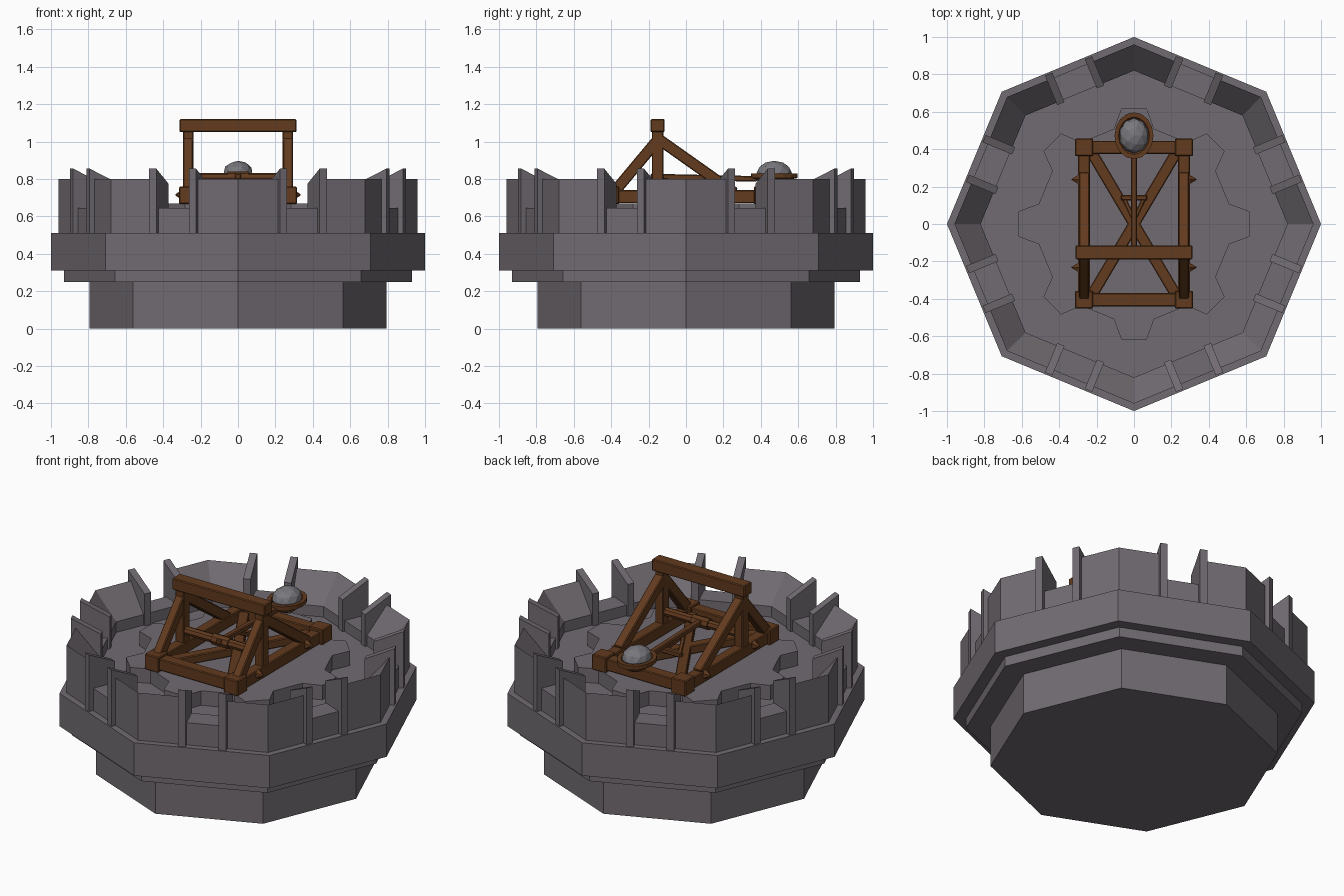
import bpy, bmesh, math
from mathutils import Vector, Matrix

cube = bpy.data.objects.get("Cube")
if cube:
    bpy.data.objects.remove(cube, do_unlink=True)


def material(name, r, g, b):
    m = bpy.data.materials.new(name)
    m.use_nodes = True
    m.diffuse_color = (r, g, b, 1)
    m.node_tree.nodes["Principled BSDF"].inputs["Base Color"].default_value = (r, g, b, 1)
    return m


MASONRY = material("grey masonry", 0.165, 0.147, 0.165)
WOOD = material("brown wood", 0.122, 0.043, 0.013)
BOULDER = material("pale boulder", 0.19, 0.187, 0.207)


def finish(name, bm, mat):
    bmesh.ops.recalc_face_normals(bm, faces=bm.faces)
    mesh = bpy.data.meshes.new(name)
    bm.to_mesh(mesh)
    bm.free()
    mesh.materials.append(mat)
    ob = bpy.data.objects.new(name, mesh)
    bpy.context.scene.collection.objects.link(ob)
    return ob


def loft(name, loops, mat):
    """Join successive loops of points and cap both ends."""
    bm = bmesh.new()
    rings = [[bm.verts.new(p) for p in loop] for loop in loops]
    n = len(rings[0])
    for a, b in zip(rings, rings[1:]):
        for i in range(n):
            j = (i + 1) % n
            bm.faces.new((a[i], a[j], b[j], b[i]))
    bm.faces.new(rings[0])
    bm.faces.new(rings[-1])
    return finish(name, bm, mat)


def polar(r, degrees, z):
    a = math.radians(degrees)
    return (r * math.cos(a), r * math.sin(a), z)


def octagon(name, r, z0, z1):
    return loft(name, [[polar(r, 45 * i, z) for i in range(8)] for z in (z0, z1)], MASONRY)


def timber(name, matrix):
    """Wooden block with slightly chamfered edges."""
    bm = bmesh.new()
    bmesh.ops.create_cube(bm, size=1, matrix=matrix)
    bmesh.ops.bevel(bm, geom=bm.edges[:], offset=0.005, segments=1, affect='EDGES')
    return finish(name, bm, WOOD)


def box(name, centre, size):
    return timber(name, Matrix.Translation(centre) @ Matrix.Diagonal((*size, 1)))


def span(start, end):
    """Frame at the middle of a span, with local z along it."""
    a, b = Vector(start), Vector(end)
    rot = (b - a).to_track_quat('Z', 'Y').to_matrix().to_4x4()
    return Matrix.Translation((a + b) / 2) @ rot, (b - a).length


def beam(name, start, end, width, height):
    frame, length = span(start, end)
    return timber(name, frame @ Matrix.Diagonal((width, height, length, 1)))


def rod(name, start, end, r1, r2, sides=8):
    frame, length = span(start, end)
    bm = bmesh.new()
    bmesh.ops.create_cone(bm, cap_ends=True, segments=sides, radius1=r1, radius2=r2,
                          depth=length, matrix=frame)
    return finish(name, bm, WOOD)


# Stepped tower body
octagon("tower_base", 0.795, 0, 0.25)
octagon("lower_step", 0.93, 0.25, 0.31)
octagon("tower_band", 1.0, 0.31, 0.51)
octagon("floor", 0.83, 0.51, 0.58)

# Toothed turning platform
outline = [(r, 45 * i + a) for i in range(8)
           for r, a in ((0.52, -12), (0.62, -6.3), (0.62, 6.3), (0.52, 12))]
loft("platform", [[polar(r, a, z) for r, a in outline] for z in (0.58, 0.668)], MASONRY)

# Parapet: wedge merlons around the corners, sills and fins at mid-side
OUTER, INNER, GAP, LEDGE = 0.887, 0.758, 0.115, 0.645
WEDGE = ((OUTER, 0.51), (OUTER, 0.80), (INNER, LEDGE), (INNER, 0.51))
FIN = ((0.915, 0.51), (0.915, 0.855), (0.745, 0.775), (0.745, 0.51))
SILL = ((OUTER, 0.51), (OUTER, LEDGE), (INNER, LEDGE), (INNER, 0.51))


def side_section(profile, side, t):
    """Profile of (distance, height) placed across one wall, t along it."""
    a = math.radians(22.5 + 45 * side)
    return [(d * math.cos(a) - t * math.sin(a), d * math.sin(a) + t * math.cos(a), z)
            for d, z in profile]


for k in range(8):
    corner = [polar(d / math.cos(math.pi / 8), 45 * (k + 1), z) for d, z in WEDGE]
    loft("merlon", [side_section(WEDGE, k, GAP), corner, side_section(WEDGE, k + 1, -GAP)], MASONRY)
    loft("gap_sill", [side_section(SILL, k, t) for t in (-GAP, GAP)], MASONRY)
    for s in (-GAP, GAP):
        loft("gap_fin", [side_section(FIN, k, s + w) for w in (-0.021, 0.021)], MASONRY)

# Catapult side frames
for s in (-1, 1):
    x = 0.267 * s
    box("side_rail", (x, 0, 0.705), (0.064, 0.84, 0.07))
    box("post", (x, -0.152, 0.87), (0.056, 0.062, 0.38))
    beam("front_strut", (x, -0.38, 0.735), (x, -0.15, 1.01), 0.052, 0.06)
    beam("back_strut", (x, 0.26, 0.725), (x, -0.15, 1.015), 0.056, 0.06)
    for y in (-0.405, 0.41):
        box("corner_block", (x, y, 0.712), (0.096, 0.094, 0.094))
    for y in (-0.232, 0.238):
        rod("peg", (0.295 * s, y, 0.715), (0.333 * s, y, 0.715), 0.03, 0.004, 6)
    beam("floor_brace", (0.225 * s, 0.38, 0.70), (-0.225 * s, -0.38, 0.70), 0.06, 0.05)
    beam("arm_brace", (0.05 * s, 0.13, 0.735), (0, 0.02, 0.79), 0.022, 0.022)

# Cross members
for y in (-0.405, 0.41):
    box("cross_beam", (0, y, 0.712), (0.45, 0.07, 0.07))
box("top_beam", (0, -0.152, 1.085), (0.625, 0.075, 0.07))
box("brace_bar", (0, 0.14, 0.735), (0.14, 0.03, 0.03))
rod("axle", (-0.25, -0.152, 0.805), (0.25, -0.152, 0.805), 0.026, 0.026)
rod("axle_hub", (-0.055, -0.152, 0.805), (0.055, -0.152, 0.805), 0.034, 0.034)

# Throwing arm
beam("throwing_arm", (0, -0.19, 0.813), (0, 0.38, 0.80), 0.034, 0.03)


# Oval cup: outside, rim and hollow as one lofted shell
def oval(rx, ry, z):
    return [(rx * math.cos(i * math.tau / 16), 0.472 + ry * math.sin(i * math.tau / 16), z)
            for i in range(16)]


loft("cup", [oval(0.05, 0.06, 0.765), oval(0.085, 0.10, 0.80), oval(0.104, 0.125, 0.805),
             oval(0.104, 0.125, 0.83), oval(0.083, 0.10, 0.83), oval(0.05, 0.06, 0.785)], WOOD)

# Faceted boulder in the cup
bm = bmesh.new()
bmesh.ops.create_icosphere(bm, subdivisions=2, radius=1,
                           matrix=Matrix.Translation((0, 0.472, 0.833)) @ Matrix.Diagonal((0.08, 0.094, 0.064, 1)))
finish("boulder", bm, BOULDER)
